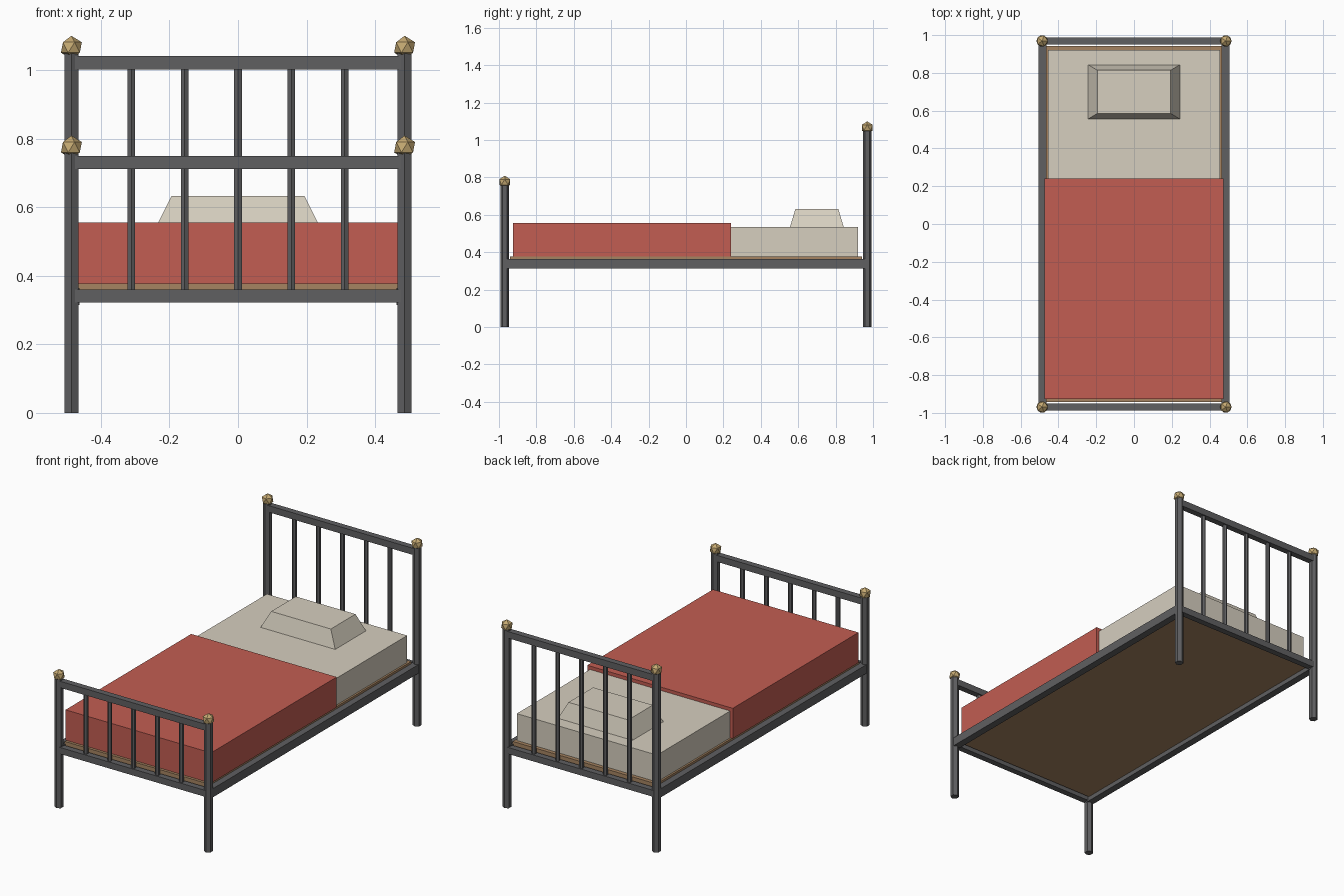
import bpy
import bmesh
from mathutils import Matrix, Vector

cube = bpy.data.objects.get("Cube")
if cube:
    bpy.data.objects.remove(cube, do_unlink=True)


def material(name, r, g, b):
    m = bpy.data.materials.new(name)
    m.use_nodes = True
    m.diffuse_color = (r, g, b, 1)
    bsdf = next(n for n in m.node_tree.nodes if n.type == 'BSDF_PRINCIPLED')
    bsdf.inputs["Base Color"].default_value = (r, g, b, 1)
    return m


IRON = material("dark iron", 0.115, 0.115, 0.12)
BRASS = material("brass", 0.56, 0.40, 0.17)
WOOD = material("wood", 0.38, 0.23, 0.12)
SHEET = material("cream linen", 0.67, 0.62, 0.52)
BLANKET = material("red blanket", 0.54, 0.11, 0.085)


def finish(name, bm, mat):
    mesh = bpy.data.meshes.new(name)
    bm.to_mesh(mesh)
    bm.free()
    mesh.materials.append(mat)
    obj = bpy.data.objects.new(name, mesh)
    bpy.context.collection.objects.link(obj)
    return obj


def box(name, x, y, z, mat, taper=None):
    """Box from (low, high) ranges; taper pulls the top edges inward."""
    lo, hi = Vector((x[0], y[0], z[0])), Vector((x[1], y[1], z[1]))
    mid, size = (lo + hi) / 2, hi - lo
    bm = bmesh.new()
    bmesh.ops.create_cube(bm, size=1)
    for v in bm.verts:
        p = Vector(v.co)
        v.co = mid + p * size
        if taper and p.z > 0:
            v.co.x -= taper[0] if p.x > 0 else -taper[0]
            v.co.y -= taper[1] if p.y > 0 else -taper[1]
    return finish(name, bm, mat)


def hex_bar(name, x, y, z, radius):
    """Upright six-sided bar with a corner facing front and back."""
    bm = bmesh.new()
    turn = Matrix.Rotation(1.5707963, 4, 'Z')
    bmesh.ops.create_cone(bm, cap_ends=True, segments=6, radius1=radius,
                          radius2=radius, depth=z[1] - z[0])
    # Turn the section if its corners point sideways
    if max(v.co.x for v in bm.verts) > 0.95 * radius:
        bmesh.ops.transform(bm, matrix=turn, verts=bm.verts)
    bmesh.ops.translate(bm, vec=(x, y, (z[0] + z[1]) / 2), verts=bm.verts)
    return finish(name, bm, IRON)


def finial(name, x, y, z):
    bm = bmesh.new()
    bmesh.ops.create_icosphere(bm, subdivisions=1, radius=0.034,
                               matrix=Matrix.Translation((x, y, z)))
    return finish(name, bm, BRASS)


POST_X, END_Y = 0.486, 0.969
RAIL_Z = (0.322, 0.36)

# Head and foot ends: posts, finials, cross rails and spindles
for end, y, ball_z, top in (("head", END_Y, 1.066, (1.002, 1.041)),
                            ("foot", -END_Y, 0.775, (0.711, 0.749))):
    for side, x in (("left", POST_X), ("right", -POST_X)):
        hex_bar(f"{end}_post_{side}", x, y, (0, ball_z), 0.0237)
        finial(f"{end}_finial_{side}", x, y, ball_z)
    for level, z in (("top", top), ("lower", RAIL_Z)):
        box(f"{end}_{level}_rail", (-POST_X, POST_X), (y - 0.018, y + 0.018), z, IRON)
    for i in range(-2, 3):
        hex_bar(f"{end}_spindle_{i + 3}", i * 0.1555, y, (RAIL_Z[1] - 0.01, top[0] + 0.01), 0.013)

# Long side rails
for side, s in (("left", 1), ("right", -1)):
    box(f"side_rail_{side}", sorted((s * 0.463, s * 0.505)), (-END_Y, END_Y),
        (0.314, 0.365), IRON)

# Base board and bedding
box("base_board", (-0.467, 0.467), (-0.942, 0.942), (0.34, 0.378), WOOD)
box("mattress", (-0.456, 0.456), (-0.918, 0.92), (0.378, 0.536), SHEET)
box("blanket", (-0.473, 0.473), (-0.926, 0.241), (0.378, 0.556), BLANKET)
box("pillow", (-0.243, 0.243), (0.556, 0.843), (0.535, 0.632), SHEET, taper=(0.049, 0.029))
